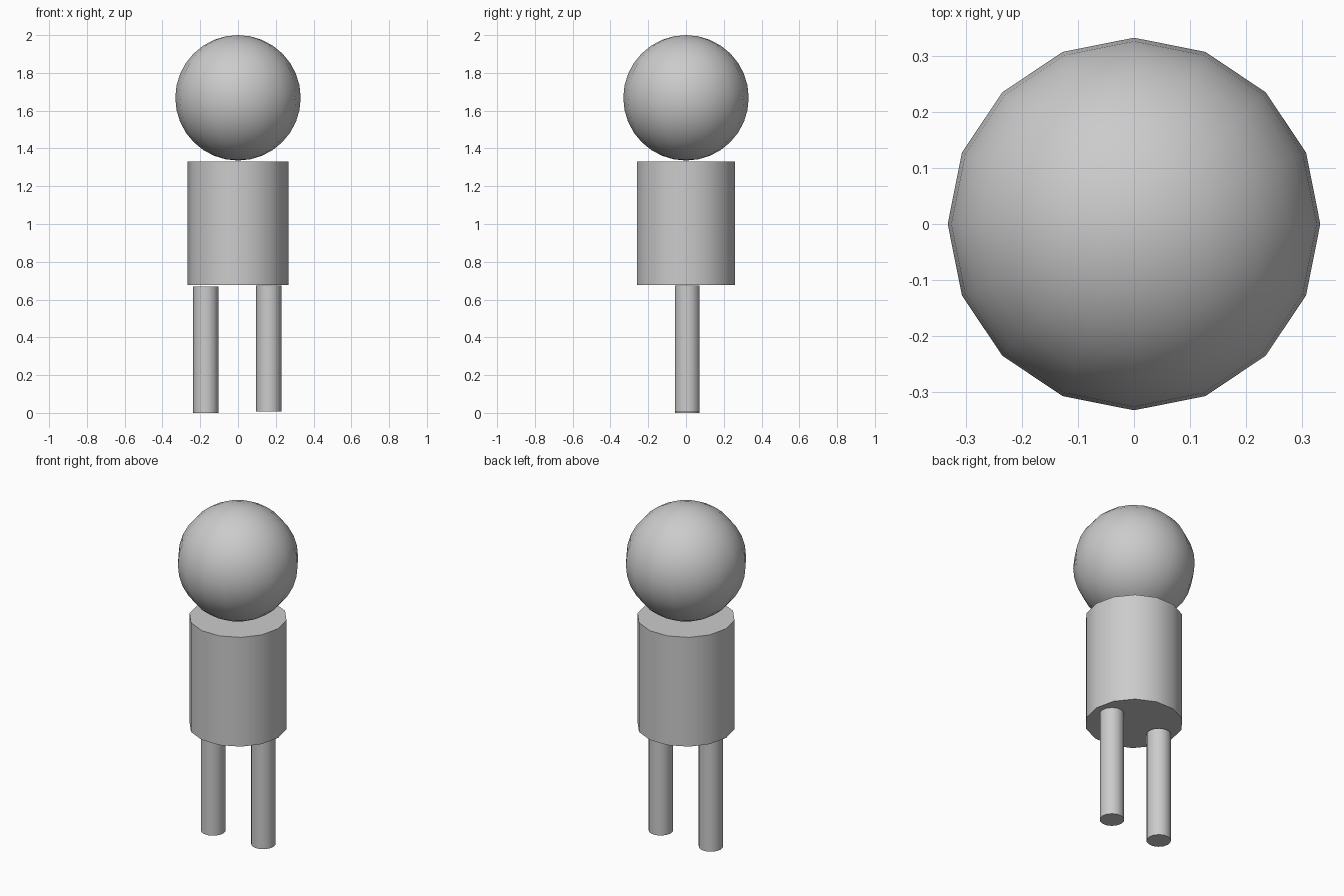
import bpy
import math

if "Cube" in bpy.data.objects:
    bpy.data.objects.remove(bpy.data.objects["Cube"])


def smooth(name):
    obj = bpy.context.object
    obj.name = name
    bpy.ops.object.shade_smooth_by_angle(angle=math.radians(32))
    return obj


def cylinder(name, radius, x, y, bottom, top, sides=14):
    bpy.ops.mesh.primitive_cylinder_add(
        vertices=sides, radius=radius, depth=top - bottom,
        location=(x, y, (bottom + top) / 2),
        rotation=(0, 0, math.pi / 2))  # a corner points along x
    return smooth(name)


# Head: a ball just above the body
bpy.ops.mesh.primitive_uv_sphere_add(
    segments=16, ring_count=16, radius=0.332, location=(0, 0, 1.668))
smooth("head")

# Body: a wide upright drum
cylinder("body", 0.267, 0, 0, 0.676, 1.332)

# Legs: two thin posts, the right one very slightly higher
cylinder("left_leg", 0.067, -0.17, 0.007, 0.0, 0.668)
cylinder("right_leg", 0.067, 0.163, 0.007, 0.008, 0.674)
